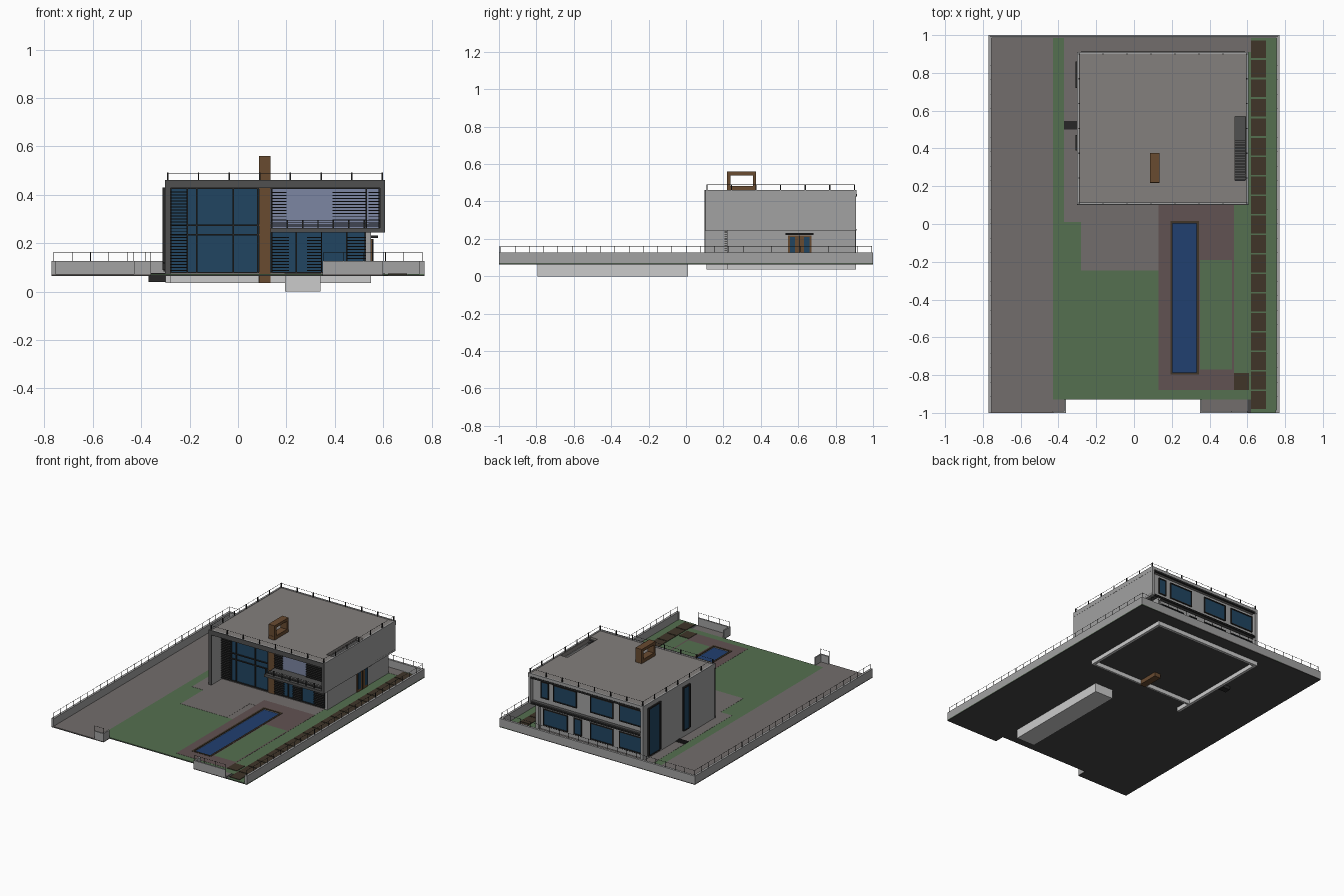
import bpy, bmesh
from mathutils import Matrix, Vector

MATS = {}
def mat(name, rgb):
    m = bpy.data.materials.new(name)
    m.diffuse_color = (*rgb, 1)
    MATS[name] = m
for n, c in dict(grass=(.09, .16, .08), paving=(.17, .155, .15), deck=(.12, .085, .085),
                 water=(.015, .05, .16), glass=(.015, .06, .12), pale_glass=(.2, .24, .36),
                 wood=(.14, .07, .03), soil=(.05, .035, .022), dark=(.02, .02, .02),
                 frame=(.08, .08, .08), roof=(.23, .215, .205), base=(.06, .06, .06),
                 wall=(.36, .36, .36)).items():
    mat(n, c)

def boxes(name, material, *items):
    """One object from boxes given as x0, x1, y0, y1, z0, z1."""
    bm = bmesh.new()
    for x0, x1, y0, y1, z0, z1 in items:
        mid = Vector((x0 + x1, y0 + y1, z0 + z1)) / 2
        bmesh.ops.create_cube(bm, size=1, matrix=Matrix.Translation(mid)
                              @ Matrix.Diagonal((x1 - x0, y1 - y0, z1 - z0, 1)))
    me = bpy.data.meshes.new(name)
    bm.to_mesh(me)
    bm.free()
    ob = bpy.data.objects.new(name, me)
    bpy.context.collection.objects.link(ob)
    if material:
        me.materials.append(MATS[material])
    return ob

def ring(x0, x1, y0, y1, z0, z1, t):
    """Four boxes framing a rectangle in plan."""
    return [(x0, x1, y0, y0 + t, z0, z1), (x0, x1, y1 - t, y1, z0, z1),
            (x0, x0 + t, y0 + t, y1 - t, z0, z1), (x1 - t, x1, y0 + t, y1 - t, z0, z1)]

def fence(name, runs, z0, z1, step, r):
    """Posts and a top wire along straight runs."""
    parts = []
    for xa, ya, xb, yb in runs:
        n = max(1, round((abs(xb - xa) + abs(yb - ya)) / step))
        for i in range(n + 1):
            x, y = xa + (xb - xa) * i / n, ya + (yb - ya) * i / n
            parts.append((x - r, x + r, y - r, y + r, z0, z1))
        w = .0007
        parts.append((min(xa, xb) - w, max(xa, xb) + w, min(ya, yb) - w, max(ya, yb) + w,
                      z1 - .003, z1 - .003 + 2 * w))
    boxes(name, 'dark', *parts)

# Ground, split round the pool opening
PX0, PX1, PY0, PY1 = .195, .34, -.795, .012
boxes('ground_base', 'base', (-.77, -.43, -1, 1, .064, .069), (-.43, -.36, -1, -.93, .064, .069),
      (-.43, PX0, -.93, 1, .064, .069), (PX1, .77, -.93, 1, .064, .069),
      (PX0, PX1, -.93, PY0, .064, .069), (PX0, PX1, PY1, 1, .064, .069),
      (.35, .77, -1, -.93, .064, .069))
boxes('driveway', 'paving', (-.77, -.43, -1, 1, .069, .072), (-.43, -.36, -1, -.93, .069, .072),
      (.35, .60, -1, -.93, .069, .072))
boxes('lawn', 'grass', (-.43, -.37, -.93, 1, .069, .072), (-.37, -.28, -.93, .01, .069, .072),
      (-.28, .13, -.93, -.245, .069, .072), (.13, .53, -.93, -.88, .069, .072),
      (.35, .52, -.77, -.19, .069, .073), (.53, .62, -.93, .91, .069, .072),
      (.62, .70, -1, 1, .069, .071), (.70, .77, -1, 1, .069, .072))
boxes('patio', 'paving', (-.37, .13, .01, 1, .069, .073), (-.28, .085, -.245, .01, .069, .073),
      (.085, .13, -.245, .01, .069, .072), (.13, .53, .11, 1, .069, .073),
      (.53, .62, .91, 1, .069, .073))
boxes('pool_deck', 'deck', (.13, PX0, -.88, .11, .069, .073), (PX1, .35, -.88, .11, .069, .073),
      (.35, .53, -.88, -.77, .069, .073), (.35, .53, -.19, .11, .069, .073),
      (.52, .53, -.77, -.19, .069, .073), (PX0, PX1, -.88, PY0, .069, .073),
      (PX0, PX1, PY1, .11, .069, .073))

# Pool
boxes('pool_basin', None, (.2, .335, -.79, .005, 0, .006), *ring(PX0, PX1, PY0, PY1, 0, .069, .01))
boxes('pool_rim', 'soil', *ring(PX0 - .003, PX1 + .003, PY0 - .003, PY1 + .003, .069, .075, .013))
boxes('pool_water', 'water', (.204, .331, -.786, .003, .06, .066))

# Stepping path
boxes('stepping_path', 'soil', *[(.62, .698, -.98 + i * .1032, -.885 + i * .1032, .071, .075)
                                for i in range(19)], (.53, .608, -.88, -.79, .072, .075))

# Boundary walls and fence
T = .016
boxes('boundary_wall', 'wall', (-.77, .77, 1 - T, 1, .07, .126), (-.77, -.77 + T, -1, 1 - T, .07, .126),
      (.77 - T, .77, -1, 1 - T, .07, .126), (-.43, -.36, -1, -.99, .07, .126),
      (-.37, -.36, -.99, -.93, .07, .126), (.35, .60, -1, -.99, .07, .126),
      (.35, .36, -.99, -.93, .07, .126), (.75, .77, -1, -.985, .07, .126))
fence('boundary_fence', [(-.762, -.99, -.762, .992), (.762, -.99, .762, .992), (-.762, .992, .762, .992),
                         (-.43, -.995, -.36, -.995), (.355, -.995, .60, -.995)], .126, .163, .075, .0012)

# Foundation under the house
boxes('foundation', None, (-.30, -.28, .11, .91, .035, .07), (-.28, .55, .89, .91, .035, .07),
      (.53, .55, .22, .89, .035, .07), (.135, .53, .22, .235, .035, .07), (-.28, .085, .22, .235, .035, .07))

# House shell
boxes('left_wall', 'wall', (-.30, -.28, .105, .91, .07, .43))
boxes('right_lower_wall', 'wall', (.53, .55, .22, .905, .07, .245))
boxes('right_upper_wall', 'wall', (.587, .605, .105, .91, .245, .43))
boxes('back_wall', 'wall', (-.28, .587, .86, .88, .262, .43), (-.28, .53, .86, .88, .07, .245))
boxes('upper_floor', 'frame', (.135, .605, .105, .905, .245, .262), (-.28, .135, .5, .905, .245, .262))
boxes('ground_floor', 'paving', (-.28, .53, .22, .87, .072, .076))

# Roof with stair hatch opening
HX0, HX1, HY0, HY1 = .535, .59, .23, .57
boxes('roof_slab', 'roof', (-.30, HX0, .105, .91, .43, .458), (HX1, .605, .105, .91, .43, .458),
      (HX0, HX1, .105, HY0, .43, .458), (HX0, HX1, HY1, .91, .43, .458))
boxes('roof_edge', 'wall', *ring(-.301, .606, .104, .911, .43, .461, .012))
boxes('front_frame', 'frame', (-.302, .607, .1, .106, .429, .462), (-.302, -.28, .1, .106, .072, .43),
      (.587, .607, .1, .106, .245, .43), (.135, .607, .1, .106, .244, .263))
boxes('roof_stairs', 'frame', *[(HX0, HX1, .235 + i * .017, .247 + i * .017, .44 - i * .013, .446 - i * .013)
                               for i in range(13)], (HX0, HX1, .45, HY1, .29, .296))
boxes('back_trim', 'dark', (-.28, .587, .9, .914, .427, .44), (-.28, .587, .9, .912, .244, .254))
fence('roof_railing', [(-.29, .112, .597, .112), (-.29, .9, .597, .9),
                       (-.29, .112, -.29, .9), (.597, .112, .597, .9)], .458, .492, .13, .003)
fence('balcony_railing', [(.14, .112, .585, .112)], .262, .297, .064, .0028)
boxes('balcony_bars', 'dark', *[(.135, .587, .111, .1125, z, z + .0025) for z in (.27, .277, .284)])

# Chimney column with open top frame
CX0, CX1, CY0, CY1 = .086, .135, .22, .375
boxes('chimney', 'wood', (CX0, CX1, CY0 - .002, CY1, .035, .483), (CX0, CX1, CY0, CY1, .54, .56),
      (CX0, CX1, CY0, CY0 + .018, .483, .54), (CX0, CX1, CY1 - .018, CY1, .483, .54))

# Front glazing with mullions
boxes('front_glass', 'glass', (-.28, .086, .228, .233, .076, .43), (.135, .53, .228, .233, .076, .245))
boxes('balcony_glass', 'pale_glass', (.135, .587, .228, .233, .262, .43))
G0, G1 = .22, .234
boxes('front_mullions', 'dark',
      *[(x - .003, x + .003, G0, G1, .076, .43) for x in (-.277, -.21, -.17, -.02, .082)],
      *[(-.28, .086, G0, G1, z - .003, z + .003) for z in (.079, .235, .275, .427)],
      *[(x - .003, x + .003, G0, G1, .076, .245) for x in (.139, .24, .345, .45, .526)],
      *[(x - .003, x + .003, G0, G1, .262, .43) for x in (.139, .53, .584)],
      (.135, .53, G0, G1, .076, .081), (.135, .587, G0, G1, .424, .43))

# Sun louvres
def louvres(x0, x1, z0, z1, step=.0125):
    n = int((z1 - z0) / step)
    return [(x0, x1, .205, .222, z0 + i * step, z0 + i * step + .004) for i in range(n)]
boxes('louvres', 'dark', *louvres(-.278, -.21, .085, .43), *louvres(.14, .21, .085, .245),
      *louvres(.285, .345, .085, .245), *louvres(.45, .528, .085, .245),
      *louvres(.14, .2, .27, .43), *louvres(.39, .528, .27, .43), *louvres(.54, .585, .27, .43))

# Back windows
wins = [(x0, x1, .30, .405) for x0, x1 in ((.47, .52), (.25, .42), (-.04, .13), (-.27, -.10))]
wins += [(x0, x1, .11, .215) for x0, x1 in ((.32, .5), (.21, .26), (-.04, .13), (-.27, -.10))]
boxes('back_windows', 'glass', *[(a, b, .878, .883, c, d) for a, b, c, d in wins])
t = .006
boxes('back_window_frames', 'dark', *[f for a, b, c, d in wins for f in (
    (a - t, a, .876, .888, c - t, d + t), (b, b + t, .876, .888, c - t, d + t),
    (a, b, .876, .888, c - t, c), (a, b, .876, .888, d, d + t))])

# Tall side windows on the left wall
side = [(.73, .85, .09, .42), (.40, .46, .12, .42)]
boxes('side_windows', 'glass', *[(-.304, -.299, a, b, c, d) for a, b, c, d in side])
boxes('side_window_frames', 'dark', *[f for a, b, c, d in side for f in (
    (-.311, -.299, a - .01, a, c, d + .01), (-.311, -.299, b, b + .01, c, d + .01),
    (-.311, -.299, a, b, d, d + .01), (-.308, -.299, a, b, c - t, c))])

# Entrance steps on the left
boxes('side_steps', 'dark', (-.37, -.30, .50, .545, .04, .076),
      *[(-.37, -.30, .502 + i * .011, .509 + i * .011, .076, .078) for i in range(4)])

# Entrance door on the right with canopy
boxes('door', 'wood', (.549, .556, .545, .67, .073, .218))
boxes('door_glass', 'glass', (.555, .558, .556, .584, .09, .21), (.555, .558, .632, .66, .09, .21))
boxes('door_canopy', 'dark', (.549, .578, .533, .682, .222, .231), (.549, .559, .605, .61, .073, .218))
